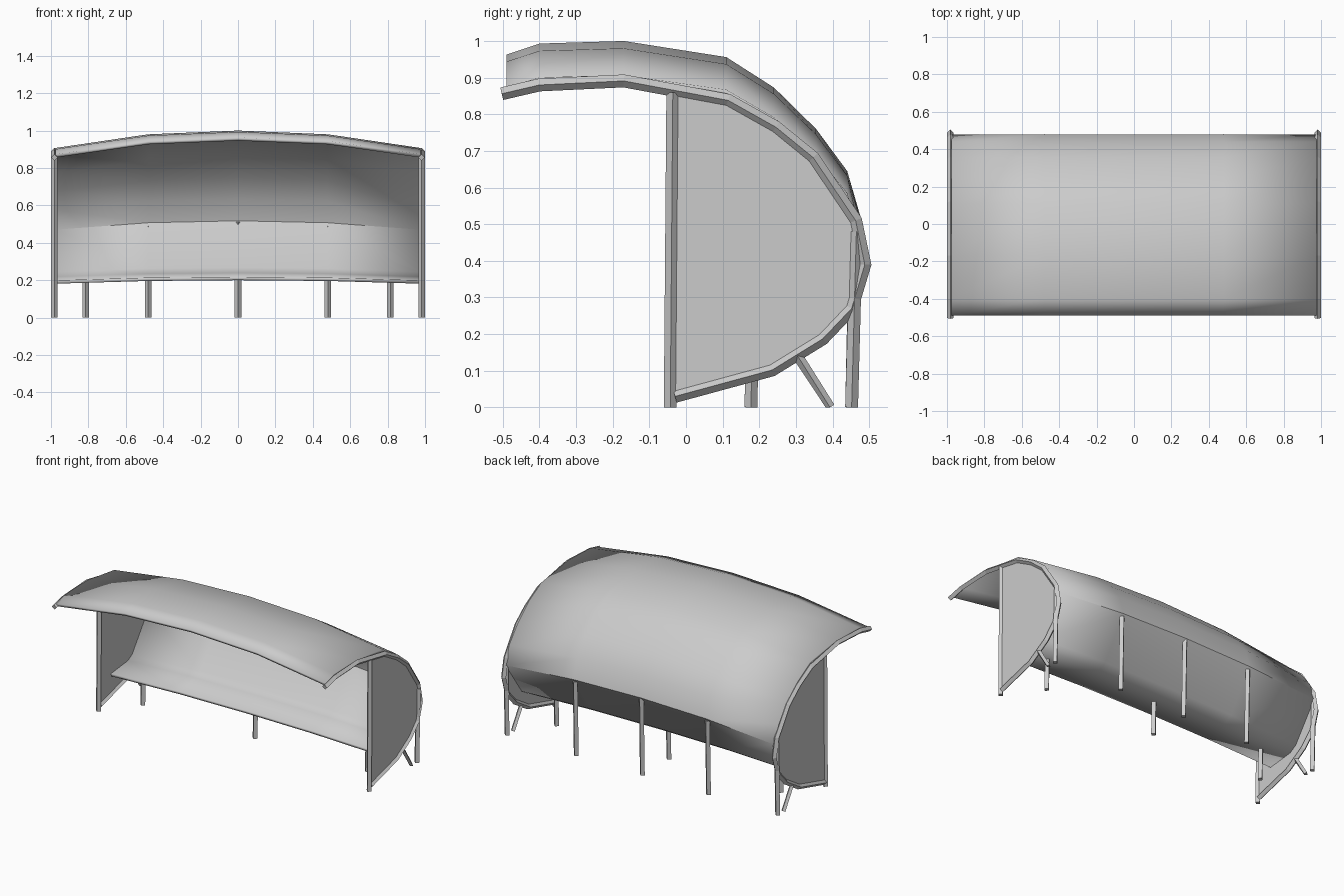
import bpy, bmesh
from mathutils import Vector

if "Cube" in bpy.data.objects:
    bpy.data.objects.remove(bpy.data.objects["Cube"])


def finish(name, bm):
    mesh = bpy.data.meshes.new(name)
    bm.to_mesh(mesh)
    bm.free()
    ob = bpy.data.objects.new(name, mesh)
    bpy.context.collection.objects.link(ob)
    return ob


def tube(name, x, path, r=0.0175):
    """Four-sided diamond tube along a (y, z) path at a fixed x."""
    pts = [Vector(p) for p in path]
    bm = bmesh.new()
    rings = []
    for i, p in enumerate(pts):
        a = (p - pts[i - 1]).normalized() if i else None
        b = (pts[i + 1] - p).normalized() if i < len(pts) - 1 else None
        a, b = a or b, b or a
        t = (a + b).normalized()
        n = Vector((-t.y, t.x)) * (r / max(t.dot(a), 0.5))
        section = [(x + r, p), (x, p + n), (x - r, p), (x, p - n)]
        rings.append([bm.verts.new((sx, q.x, max(q.y, 0))) for sx, q in section])
    for r0, r1 in zip(rings, rings[1:]):
        for k in range(4):
            bm.faces.new((r0[k], r0[(k + 1) % 4], r1[(k + 1) % 4], r1[k]))
    bm.faces.new(rings[0])
    bm.faces.new(rings[-1][::-1])
    bmesh.ops.recalc_face_normals(bm, faces=bm.faces)
    return finish(name, bm)


# Curved shell: roof, back and seat in one sheet, arched along its length
profile = [(-0.49, 0.963), (-0.40, 0.993), (-0.17, 1.0), (0.11, 0.956),
           (0.24, 0.873), (0.355, 0.76), (0.44, 0.645), (0.478, 0.515),
           (0.31, 0.255), (0.26, 0.222), (0.08, 0.2)]
arch = [(-0.975, 0.907), (-0.48, 0.98), (0, 1.0), (0.48, 0.98), (0.975, 0.907)]
bm = bmesh.new()
grid = [[bm.verts.new((x, y, z * s)) for x, s in arch] for y, z in profile]
for row, nxt in zip(grid, grid[1:]):
    for j in range(len(arch) - 1):
        bm.faces.new((row[j], row[j + 1], nxt[j + 1], nxt[j]))
shell = finish("shelter_shell", bm)
solid = shell.modifiers.new("thickness", 'SOLIDIFY')
solid.thickness = 0.018
solid.offset = -1
bpy.context.view_layer.objects.active = shell
shell.select_set(True)
bpy.ops.object.shade_smooth_by_angle(angle=0.7)
shell.select_set(False)

# End frames, glazed panels, posts and braces
frame = [(-0.503, 0.856), (-0.40, 0.88), (-0.17, 0.891), (0.115, 0.838),
         (0.245, 0.765), (0.347, 0.682), (0.463, 0.51), (0.488, 0.39),
         (0.452, 0.27), (0.373, 0.187), (0.235, 0.102), (-0.03, 0.03)]
for side, sx in (("left", -1), ("right", 1)):
    x = 0.982 * sx
    tube(side + "_end_frame", x, frame)
    tube(side + "_front_post", x, [(-0.043, 0), (-0.036, 0.86)])
    tube(side + "_brace", x, [(0.305, 0.14), (0.393, 0)], 0.014)
    tube(side + "_end_leg", x, [(0.452, 0), (0.465, 0.48)])
    outline = [(-0.036, 0.865)] + frame[3:]
    bm = bmesh.new()
    face = bm.faces.new([bm.verts.new((x - 0.003, y, z)) for y, z in outline])
    out = bmesh.ops.extrude_face_region(bm, geom=[face])["geom"]
    bmesh.ops.translate(bm, vec=(0.006, 0, 0),
                        verts=[v for v in out if isinstance(v, bmesh.types.BMVert)])
    bmesh.ops.recalc_face_normals(bm, faces=bm.faces)
    finish(side + "_end_panel", bm)

# Legs under the back and the seat
for i, x in enumerate((-0.48, 0, 0.48)):
    tube(f"back_leg_{i + 1}", x, [(0.452, 0), (0.463, 0.51 - 0.045 * abs(x))])
for i, x in enumerate((-0.815, 0, 0.815)):
    tube(f"seat_leg_{i + 1}", x, [(0.177, 0), (0.182, 0.215 - 0.015 * abs(x))])
